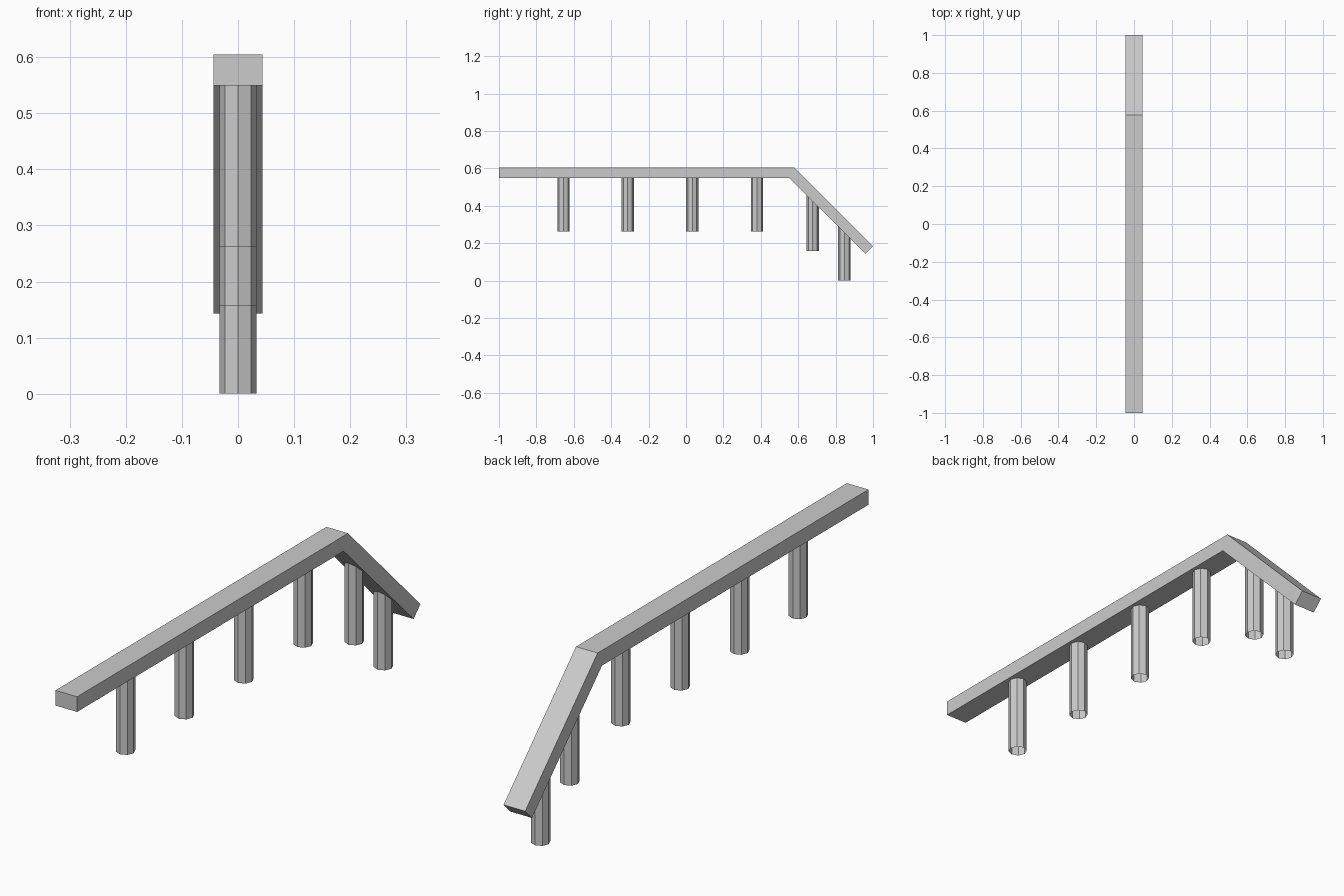
import bpy
import bmesh

if "Cube" in bpy.data.objects:
    bpy.data.objects.remove(bpy.data.objects["Cube"], do_unlink=True)

# Single light grey material
grey = bpy.data.materials.new("light_grey")
grey.use_nodes = True
colour = (0.6, 0.6, 0.6, 1.0)
grey.diffuse_color = colour
grey.node_tree.nodes["Principled BSDF"].inputs["Base Color"].default_value = colour


def add_object(name, bm):
    bmesh.ops.recalc_face_normals(bm, faces=bm.faces)
    mesh = bpy.data.meshes.new(name)
    bm.to_mesh(mesh)
    bm.free()
    mesh.materials.append(grey)
    obj = bpy.data.objects.new(name, mesh)
    bpy.context.collection.objects.link(obj)
    return obj


# Rail: rectangular section swept along a level run and a mitred descent
HALF_WIDTH = 0.044
stations = [((-1.0, 0.605), (-1.0, 0.549)),
            ((0.578, 0.605), (0.552, 0.549)),
            ((1.0, 0.183), (0.96, 0.143))]
bm = bmesh.new()
rings = []
for (ty, tz), (by, bz) in stations:
    corners = [(-HALF_WIDTH, ty, tz), (HALF_WIDTH, ty, tz),
               (HALF_WIDTH, by, bz), (-HALF_WIDTH, by, bz)]
    rings.append([bm.verts.new(c) for c in corners])
for a, b in zip(rings, rings[1:]):
    for i in range(4):
        j = (i + 1) % 4
        bm.faces.new((a[i], a[j], b[j], b[i]))
bm.faces.new(rings[0])
bm.faces.new(rings[-1])
add_object("rail", bm)


# Posts: open octagonal tubes, with corners on the axes
def add_post(index, y, bottom, top):
    bm = bmesh.new()
    bmesh.ops.create_cone(bm, cap_ends=False, segments=8, radius1=0.033,
                          radius2=0.033, depth=top - bottom)
    post = add_object(f"post_{index}", bm)
    post.location = (0, y, (bottom + top) / 2)


posts = [(-0.655, 0.262, 0.55), (-0.312, 0.262, 0.55),
         (0.034, 0.262, 0.55), (0.38, 0.262, 0.55),
         (0.677, 0.157, 0.465), (0.847, 0.0, 0.295)]
for n, (y, bottom, top) in enumerate(posts, 1):
    add_post(n, y, bottom, top)
